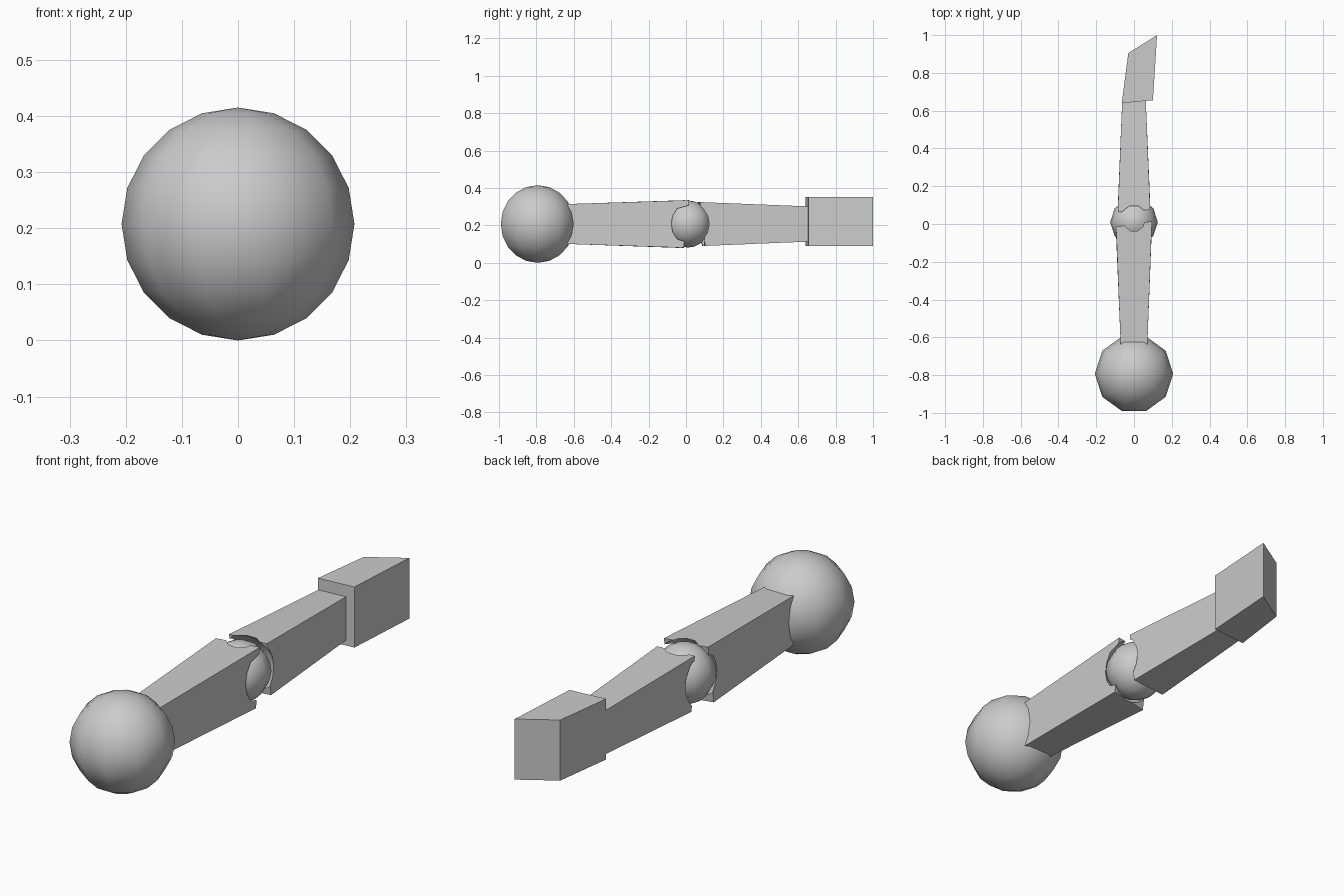
import bpy, bmesh, math
from mathutils import Matrix

if "Cube" in bpy.data.objects:
    bpy.data.objects.remove(bpy.data.objects["Cube"])

Z = 0.2075  # height of the limb axis

grey = bpy.data.materials.new("light_grey")
grey.diffuse_color = (0.6, 0.6, 0.6, 1)
grey.use_nodes = True
grey.node_tree.nodes["Principled BSDF"].inputs["Base Color"].default_value = grey.diffuse_color


def add_object(name, bm):
    bmesh.ops.recalc_face_normals(bm, faces=bm.faces)
    mesh = bpy.data.meshes.new(name)
    bm.to_mesh(mesh)
    bm.free()
    mesh.materials.append(grey)
    ob = bpy.data.objects.new(name, mesh)
    bpy.context.collection.objects.link(ob)
    return ob


def ball(name, y, r):
    """Ten-sided ball with a vertex pointing front and back."""
    bm = bmesh.new()
    bmesh.ops.create_uvsphere(bm, u_segments=10, v_segments=10, radius=r,
                              matrix=Matrix.Translation((0, y, Z)) @ Matrix.Rotation(math.pi / 2, 4, 'Z'))
    for f in bm.faces:
        f.smooth = True
    return add_object(name, bm)


def loft(name, start, end):
    """Box between two four-cornered ends."""
    bm = bmesh.new()
    a = [bm.verts.new(p) for p in start]
    b = [bm.verts.new(p) for p in end]
    bm.faces.new(a)
    bm.faces.new(b)
    for i in range(4):
        j = (i + 1) % 4
        bm.faces.new((a[i], a[j], b[j], b[i]))
    return add_object(name, bm)


def rect(hx, hz, ys):
    """End corners: bottom left, bottom right, top right, top left."""
    return [(sx * hx, y, Z + sz * hz)
            for (sx, sz), y in zip(((-1, -1), (1, -1), (1, 1), (-1, 1)), ys)]


# joints
ball("shoulder_ball", -0.793, 0.2075)
ball("elbow_ball", 0.01, 0.126)

# tapered limb segments
upper_arm = loft("upper_arm", rect(0.07, 0.106, [-0.65] * 4),
                 rect(0.095, 0.127, (-0.055, -0.012, 0.015, -0.015)))
forearm = loft("forearm", rect(0.086, 0.117, (0.085, 0.103, 0.075, 0.062)),
               rect(0.062, 0.094, [0.66] * 4))

# hollow sockets around the elbow
cutter = ball("socket_cutter", 0.02, 0.141)
cutter.hide_render = True
cutter.hide_viewport = True
for ob in (upper_arm, forearm):
    mod = ob.modifiers.new("socket", 'BOOLEAN')
    mod.operation = 'DIFFERENCE'
    mod.solver = 'EXACT'
    mod.object = cutter

# slanted hand block
outline = [(-0.065, 0.64), (0.10, 0.655), (0.122, 1.0), (-0.03, 0.905)]
loft("hand", [(x, y, 0.09) for x, y in outline], [(x, y, 0.353) for x, y in outline])

# keep sockets and blocks flat
for ob in (upper_arm, forearm):
    for p in ob.data.polygons:
        p.use_smooth = False
